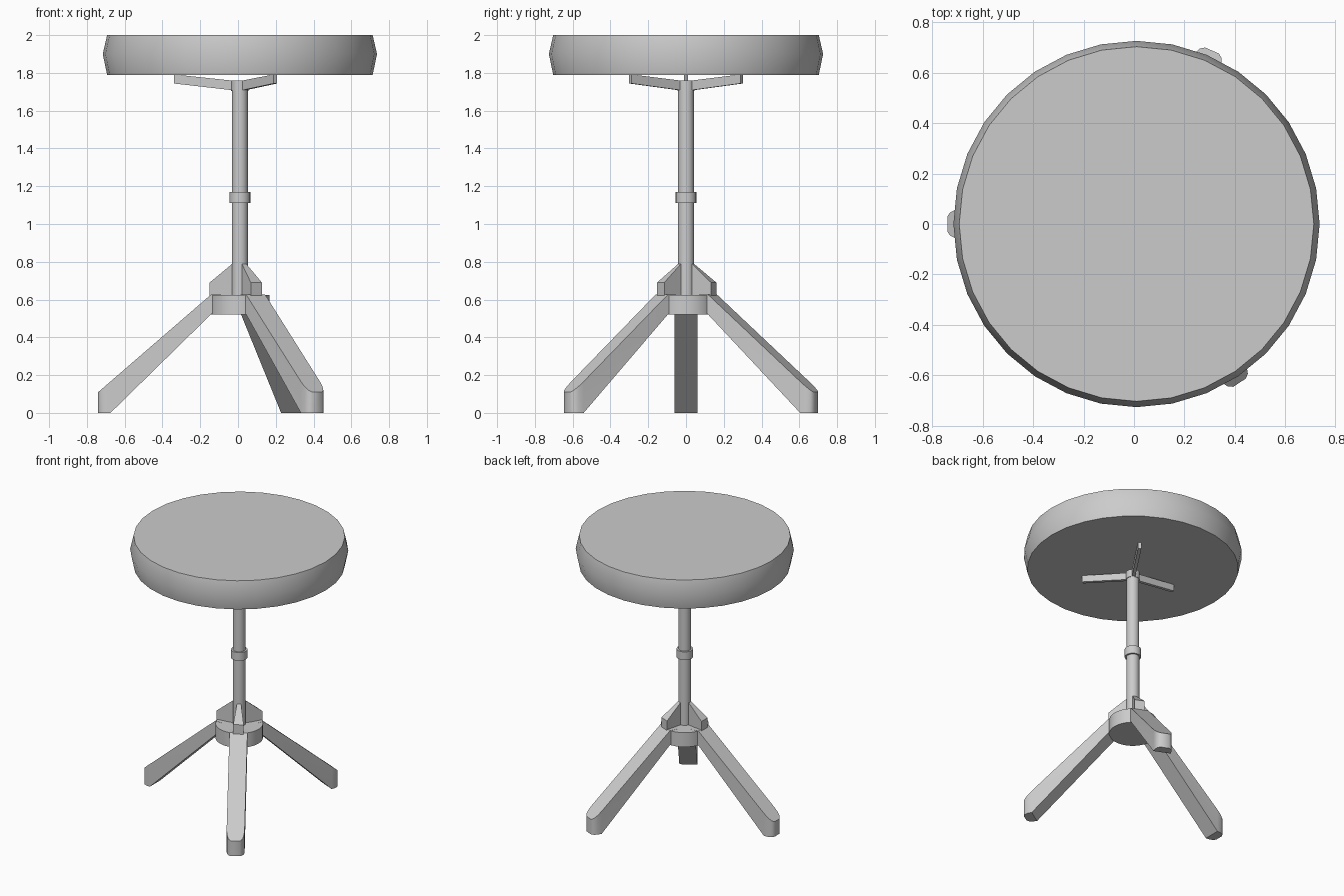
import bpy, bmesh, math
from mathutils import Matrix

cube = bpy.data.objects.get("Cube")
if cube:
    bpy.data.objects.remove(cube, do_unlink=True)

CX = 0.01                     # axis of the column and seat
ANGLES = (180, 66.5, -57)     # leg directions
ARM_ANGLES = (180, 57.5, -57.5)

grey = bpy.data.materials.new("grey")
grey.use_nodes = True
grey.diffuse_color = (0.6, 0.6, 0.6, 1)
grey.node_tree.nodes["Principled BSDF"].inputs["Base Color"].default_value = (0.6, 0.6, 0.6, 1)


def finish(name, bm, angle=0, smooth=35):
    bmesh.ops.recalc_face_normals(bm, faces=bm.faces)
    bm.transform(Matrix.Translation((CX, 0, 0)) @ Matrix.Rotation(math.radians(angle), 4, 'Z'))
    mesh = bpy.data.meshes.new(name)
    bm.to_mesh(mesh)
    bm.free()
    mesh.materials.append(grey)
    ob = bpy.data.objects.new(name, mesh)
    bpy.context.collection.objects.link(ob)
    bpy.ops.object.select_all(action='DESELECT')
    ob.select_set(True)
    bpy.context.view_layer.objects.active = ob
    bpy.ops.object.shade_smooth_by_angle(angle=math.radians(smooth))
    return ob


def loft(name, rings, angle=0, smooth=35):
    """Skin a list of equal-sized point rings and cap both ends."""
    bm = bmesh.new()
    loops = [[bm.verts.new(p) for p in ring] for ring in rings]
    n = len(loops[0])
    for a, b in zip(loops, loops[1:]):
        for i in range(n):
            j = (i + 1) % n
            bm.faces.new((a[i], a[j], b[j], b[i]))
    bm.faces.new(loops[0])
    bm.faces.new(loops[-1])
    return finish(name, bm, angle, smooth)


def turned(name, profile, sides):
    """Lathe (radius, height) pairs around the column axis."""
    steps = [2 * math.pi * i / sides for i in range(sides)]
    return loft(name, [[(r * math.cos(t), r * math.sin(t), z) for t in steps]
                       for r, z in profile])


def leg_ring(r, half, low, high):
    return [(r, -half, low), (r, half, low), (r, half, high), (r, -half, high)]


# Seat, column and hub
turned("seat", [(0.703, 1.79), (0.726, 1.9), (0.703, 2.0)], 32)
turned("lower_column", [(0.043, 0.6), (0.043, 1.12)], 20)
turned("upper_column", [(0.042, 1.12), (0.042, 1.72)], 20)
turned("column_collar", [(0.055, 1.11), (0.055, 1.17)], 20)
turned("arm_socket", [(0.046, 1.705), (0.046, 1.76)], 20)
turned("base_hub", [(0.158, 0.52), (0.158, 0.625)], 32)

# Legs: sloping bars with a rounded upright toe
for i, a in enumerate(ANGLES):
    def top(r):
        return 0.11 + (0.75 - r) * 0.865

    def bottom(r):
        return max(0, (0.685 - r) * 0.98)

    rings = [leg_ring(r, h, bottom(r), top(r)) for r, h in
             ((0.152, 0.06), (0.685, 0.06), (0.715, 0.057), (0.738, 0.047), (0.75, 0.03))]
    # Root ring tucked into the hub
    rings.insert(0, leg_ring(0.06, 0.06, 0.521, 0.624))
    loft(f"leg_{i + 1}", rings, a, 40)

    # Gusset wedge that widens outward from the column
    loft(f"gusset_{i + 1}", [leg_ring(0.03, 0.012, 0.6, 0.797),
                             leg_ring(0.043, 0.014, 0.6, 0.787),
                             leg_ring(0.16, 0.035, 0.6, 0.69)], a, 30)

# Thin arms under the seat
for i, a in enumerate(ARM_ANGLES):
    loft(f"seat_arm_{i + 1}", [leg_ring(0.02, 0.011, 1.706, 1.757),
                               leg_ring(0.35, 0.011, 1.744, 1.792)], a, 30)
